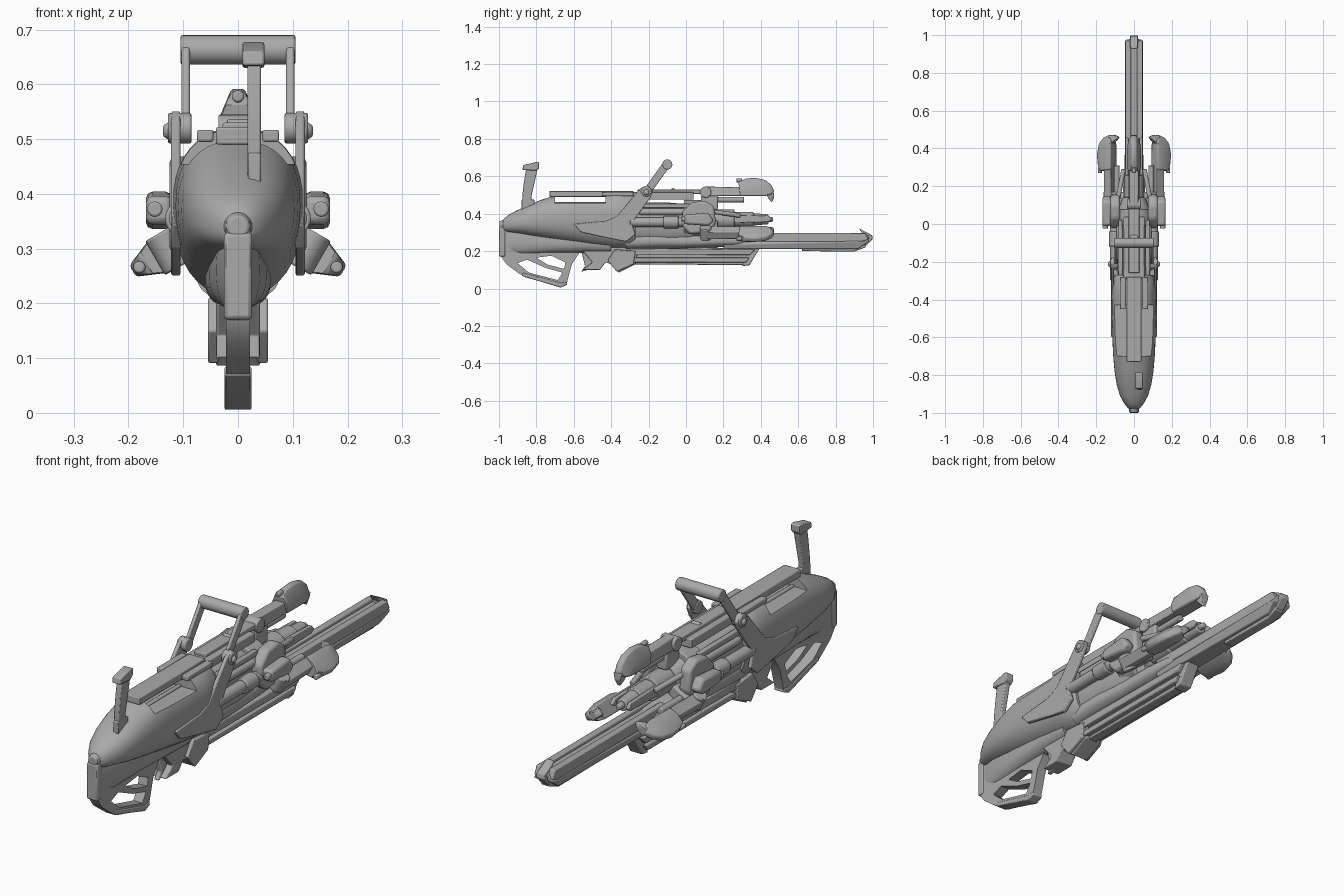
import bpy, bmesh, math
from mathutils import Matrix, Vector

GREY = bpy.data.materials.new("gunmetal_grey")
GREY.diffuse_color = (0.4, 0.4, 0.4, 1)
AXIS_Z = 0.37          # height of the axis the three claws turn about


def finish(name, bm, bevel=0.0):
    bmesh.ops.recalc_face_normals(bm, faces=bm.faces)
    me = bpy.data.meshes.new(name)
    bm.to_mesh(me)
    bm.free()
    me.materials.append(GREY)
    ob = bpy.data.objects.new(name, me)
    bpy.context.collection.objects.link(ob)
    if bevel:
        m = ob.modifiers.new("bevel", 'BEVEL')
        m.width, m.segments, m.limit_method = bevel, 2, 'ANGLE'
    return ob


def prism(name, pts, x0, x1, bevel=0.004, pair=False):
    """Side outline (y, z) given thickness along x; pair adds the mirrored part."""
    for s in ((1, -1) if pair else (1,)):
        bm = bmesh.new()
        f = bm.faces.new([bm.verts.new((s * x0, y, z)) for y, z in pts])
        g = bmesh.ops.extrude_face_region(bm, geom=[f])["geom"]
        bmesh.ops.translate(bm, vec=(s * (x1 - x0), 0, 0),
                            verts=[v for v in g if isinstance(v, bmesh.types.BMVert)])
        ob = finish(name + ("_left" if s < 0 else ""), bm, bevel)
    return ob


def box(name, x0, x1, y0, y1, z0, z1, bevel=0.004, pair=False):
    return prism(name, [(y0, z0), (y1, z0), (y1, z1), (y0, z1)], x0, x1, bevel, pair)


def hull(name, pts, bevel=0.004):
    """Convex solid, points mirrored over x."""
    bm = bmesh.new()
    for x, y, z in pts:
        bm.verts.new((x, y, z))
        bm.verts.new((-x, y, z))
    bmesh.ops.remove_doubles(bm, verts=bm.verts, dist=1e-5)
    bmesh.ops.convex_hull(bm, input=bm.verts)
    bmesh.ops.dissolve_limit(bm, angle_limit=0.02, verts=bm.verts, edges=bm.edges)
    return finish(name, bm, bevel)


def rod(name, a, b, r, r2=None, n=24, pair=False, bevel=0.004):
    for s in ((1, -1) if pair else (1,)):
        p, q = Vector((s * a[0], a[1], a[2])), Vector((s * b[0], b[1], b[2]))
        d = q - p
        mat = Matrix.Translation((p + q) / 2) @ d.to_track_quat('Z', 'Y').to_matrix().to_4x4()
        bm = bmesh.new()
        bmesh.ops.create_cone(bm, cap_ends=True, segments=n, radius1=r,
                              radius2=r if r2 is None else r2, depth=d.length, matrix=mat)
        ob = finish(name + ("_left" if s < 0 else ""), bm, bevel)
    return ob


def loft(name, stations, power=2.3, n=40):
    """Rings along y: (y, half width, bottom z, widest z, top z)."""
    bm, rings = bmesh.new(), []
    for y, w, zb, zm, zt in stations:
        ring = []
        for i in range(n):
            a = 2 * math.pi * i / n
            c, s = math.cos(a), math.sin(a)
            h = zt - zm if s > 0 else zm - zb
            ring.append(bm.verts.new((w * math.copysign(abs(c) ** (2 / power), c), y,
                                      zm + h * math.copysign(abs(s) ** (2 / power), s))))
        rings.append(ring)
    for r, q in zip(rings, rings[1:]):
        for i in range(n):
            bm.faces.new((r[i], r[(i + 1) % n], q[(i + 1) % n], q[i]))
    bm.faces.new(rings[0])
    bm.faces.new(rings[-1])
    return finish(name, bm)


def cut(ob, cutter):
    m = ob.modifiers.new("cut", 'BOOLEAN')
    m.operation, m.object, m.solver = 'DIFFERENCE', cutter, 'EXACT'
    bpy.context.view_layer.objects.active = ob
    bpy.ops.object.modifier_apply(modifier=m.name)
    bpy.data.objects.remove(cutter)


def triple(ob):
    """Repeat a part at 120 and 240 degrees round the barrel axis."""
    for k in (1, 2):
        c = ob.copy()
        c.data = ob.data.copy()
        c.name = f"{ob.name}_{k + 1}"
        t = Matrix.Translation((0, 0, AXIS_Z))
        c.data.transform(t @ Matrix.Rotation(k * 2 * math.pi / 3, 4, 'Y') @ t.inverted())
        bpy.context.collection.objects.link(c)


# Rear shell with open slot and roof strip
body = loft("rear_shell", [
    (-0.985, .015, .32, .335, .35), (-.975, .032, .31, .338, .372), (-.95, .052, .30, .342, .393),
    (-.91, .074, .295, .35, .415), (-.85, .092, .283, .36, .443), (-.78, .103, .27, .37, .472),
    (-.70, .110, .257, .375, .498), (-.62, .114, .245, .378, .512), (-.5, .116, .225, .38, .517),
    (-.38, .119, .212, .38, .519), (-.30, .116, .212, .38, .519), (-.27, .10, .225, .38, .50)])
cut(body, box("slot_cutter", -.2, .2, -.70, -.43, .455, .6, 0))
box("roof_strip", -.04, .04, -.73, -.28, .49, .522)
box("roof_rib", .045, .075, -.45, -.28, .495, .517, pair=True)
box("slot_rail", .012, .03, -.71, -.42, .45, .462, pair=True)
rod("tail_cap", (0, -.998, .34), (0, -.95, .34), .02, .035)

# Middle core and lower shell
loft("middle_core", [(-.3, .085, .23, .36, .46), (-.1, .085, .23, .36, .46),
                     (.02, .075, .24, .36, .45), (.12, .05, .27, .36, .43)])
loft("lower_shell", [(-.32, .075, .205, .25, .31), (-.15, .075, .21, .255, .31),
                     (0, .065, .215, .25, .30), (.15, .06, .22, .255, .30),
                     (.27, .055, .225, .255, .29), (.34, .035, .235, .25, .27)])
box("top_rail", -.055, .055, -.29, .04, .475, .515)
box("top_rail_ridge", -.028, .028, -.26, .1, .505, .53)
rod("top_rail_knob", (-.02, -.07, .525), (.02, -.07, .525), .012)
box("side_rib", .06, .082, -.28, .02, .43, .455, pair=True)
rod("side_cylinder", (.1, -.3, .355), (.1, 0, .355), .026, pair=True)
rod("side_cylinder_sleeve", (.1, -.12, .355), (.1, -.04, .355), .033, pair=True)
rod("upper_tube", (.075, -.25, .41), (.075, .02, .41), .018, pair=True)

# Carry handle
rod("handle_bar", (-.105, -.1, .663), (.105, -.1, .663), .027)
prism("handle_arm", [(-.125, .67), (-.085, .655), (-.185, .515), (-.225, .53)], .088, .103, pair=True)
rod("handle_pivot", (.085, -.212, .52), (.128, -.212, .52), .028, pair=True)
rod("pivot_cap", (.125, -.212, .515), (.137, -.212, .515), .017, .01, pair=True)
prism("handle_mount", [(-.245, .535), (-.21, .552), (-.175, .525), (-.19, .485), (-.29, .35),
                       (-.27, .29), (-.32, .25), (-.42, .27), (-.56, .30), (-.60, .345),
                       (-.43, .36), (-.37, .385)], .105, .122, pair=True)

# Rear lever
prism("lever_stem", [(-.87, .43), (-.825, .43), (-.825, .5), (-.80, .61), (-.795, .64),
                     (-.855, .64), (-.865, .58), (-.875, .5)], .017, .042)
prism("lever_head", [(-.875, .635), (-.80, .63), (-.785, .645), (-.785, .675), (-.80, .677),
                     (-.87, .66)], .008, .048)
box("lever_foot", .018, .042, -.88, -.81, .42, .475)

# Stock with open grip
stock = prism("stock", [(-.99, .35), (-1, .30), (-.995, .18), (-.96, .13), (-.90, .085), (-.86, .06),
                        (-.67, .008), (-.64, .02), (-.61, .13), (-.57, .19), (-.48, .21),
                        (-.48, .28), (-.8, .33)], -.022, .022, 0)
cut(stock, prism("grip_hole", [(-.90, .135), (-.85, .155), (-.75, .11), (-.66, .085),
                               (-.685, .045), (-.84, .085)], -.1, .1, 0))
cut(stock, prism("upper_hole", [(-.80, .165), (-.72, .175), (-.645, .14), (-.652, .105),
                                (-.74, .128)], -.1, .1, 0))
loft("stock_fairing", [(-.97, .02, .19, .26, .34), (-.88, .04, .18, .26, .35),
                       (-.72, .052, .19, .25, .34), (-.55, .06, .19, .25, .33),
                       (-.4, .06, .19, .24, .3)])
box("butt_plate", -.026, .026, -1, -.965, .17, .33, .008)
prism("grip_pad", [(-.88, .068), (-.67, .005), (-.635, .02), (-.64, .035), (-.67, .03), (-.87, .085)],
      -.025, .025)

# Trigger group and underside
prism("trigger", [(-.56, .2), (-.54, .12), (-.56, .09), (-.525, .1), (-.47, .2)], -.012, .012)
prism("trigger_housing", [(-.55, .2), (-.5, .14), (-.55, .1), (-.46, .1), (-.43, .14), (-.4, .13),
                          (-.36, .085), (-.27, .13), (-.25, .23), (-.5, .25)], -.04, .04)
prism("housing_fin", [(-.42, .15), (-.37, .09), (-.28, .13), (-.27, .2), (-.38, .21)],
      .035, .055, pair=True)
prism("under_rail", [(-.3, .13), (.33, .125), (.36, .16), (.38, .215), (-.3, .225)], -.022, .022)
prism("under_rail_side", [(-.3, .14), (.32, .14), (.34, .165), (-.3, .165)], .018, .045, pair=True)
prism("under_rail_upper", [(-.3, .178), (.34, .178), (.37, .21), (-.3, .215)], .018, .05, pair=True)
prism("under_rail_nose", [(.3, .12), (.34, .125), (.40, .225), (.36, .235), (.33, .19)], -.03, .03)

# Long front blade: two rails round a sunken core
hull("blade_core", [(.02, .2, .285), (.048, .2, .235), (.04, .2, .212), (.02, .98, .285),
                    (.048, .975, .25), (.035, .92, .212)])
for s, n in ((1, "right"), (-1, "left")):
    prism("blade_rail_" + n, [(.2, .25), (.94, .25), (.975, .262), (.96, .298), (.2, .298)],
          s * .016, s * .045)
prism("blade_keel", [(.62, .2), (.90, .198), (.96, .22), (.96, .24), (.62, .24)], -.022, .022)
prism("blade_tip", [(.90, .215), (.96, .225), (.998, .265), (.995, .285), (.925, .322), (.945, .29)],
      -.02, .02)

# Barrel
rod("barrel", (0, .0, .37), (0, .36, .37), .04)
rod("barrel_sleeve", (0, .14, .37), (0, .26, .37), .052)
rod("barrel_nozzle", (0, .35, .37), (0, .44, .37), .034, .026)
rod("barrel_tip", (0, .43, .37), (0, .465, .37), .016, .012)
rod("barrel_collar", (0, -.01, .37), (0, .08, .37), .105, n=12)
rod("barrel_collar_front", (0, .07, .37), (0, .14, .37), .085, .06, n=12)
for s, n in ((1, "right"), (-1, "left")):
    prism("barrel_prong_" + n, [(.25, .35), (.44, .355), (.46, .37), (.44, .39), (.25, .395)],
          s * .03, s * .045)

# Side brackets on the collar
for s, n in ((1, "right"), (-1, "left")):
    prism("side_bracket_" + n, [(-.02, .33), (.02, .29), (.13, .30), (.16, .35), (.15, .44),
                                (.10, .47), (.03, .46), (-.02, .41)], s * .075, s * .125, .012)
    prism("bracket_cap_" + n, [(-.01, .345), (.12, .335), (.15, .36), (.12, .405), (-.01, .395)],
          s * .12, s * .168, .012)
    rod("bracket_knob_" + n, (s * .152, -.025, .372), (s * .152, 0, .372), .014)
rod("side_strut", (.095, .08, .42), (.055, .29, .39), .012, pair=True)

# Three claws round the barrel
triple(box("claw_post", -.026, .026, .08, .17, .42, .5, .008))
triple(rod("claw_hinge", (-.036, .105, .515), (.036, .105, .515), .03))
triple(hull("claw_arm", [(.022, .1, .545), (.03, .1, .495), (.022, .42, .54), (.03, .43, .495)]))
triple(rod("claw_piston", (0, .15, .475), (0, .31, .475), .015))
triple(hull("claw_pod", [(.02, .28, .57), (.036, .285, .535), (.034, .29, .495), (.01, .32, .588),
                         (.012, .37, .592), (.012, .425, .58), (.036, .40, .535), (.03, .45, .5),
                         (.012, .455, .555), (.01, .472, .52), (.034, .42, .495)], .006))
triple(hull("claw_tip", [(.022, .425, .51), (.02, .468, .52), (.012, .472, .49), (.008, .46, .462),
                         (.012, .445, .475)], .003))
triple(rod("claw_knob", (0, .27, .578), (0, .30, .578), .011))

# Smooth shading with sharp edges kept
for ob in bpy.context.scene.objects:
    ob.select_set(True)
    bpy.context.view_layer.objects.active = ob
bpy.ops.object.shade_smooth_by_angle(angle=math.radians(35))
